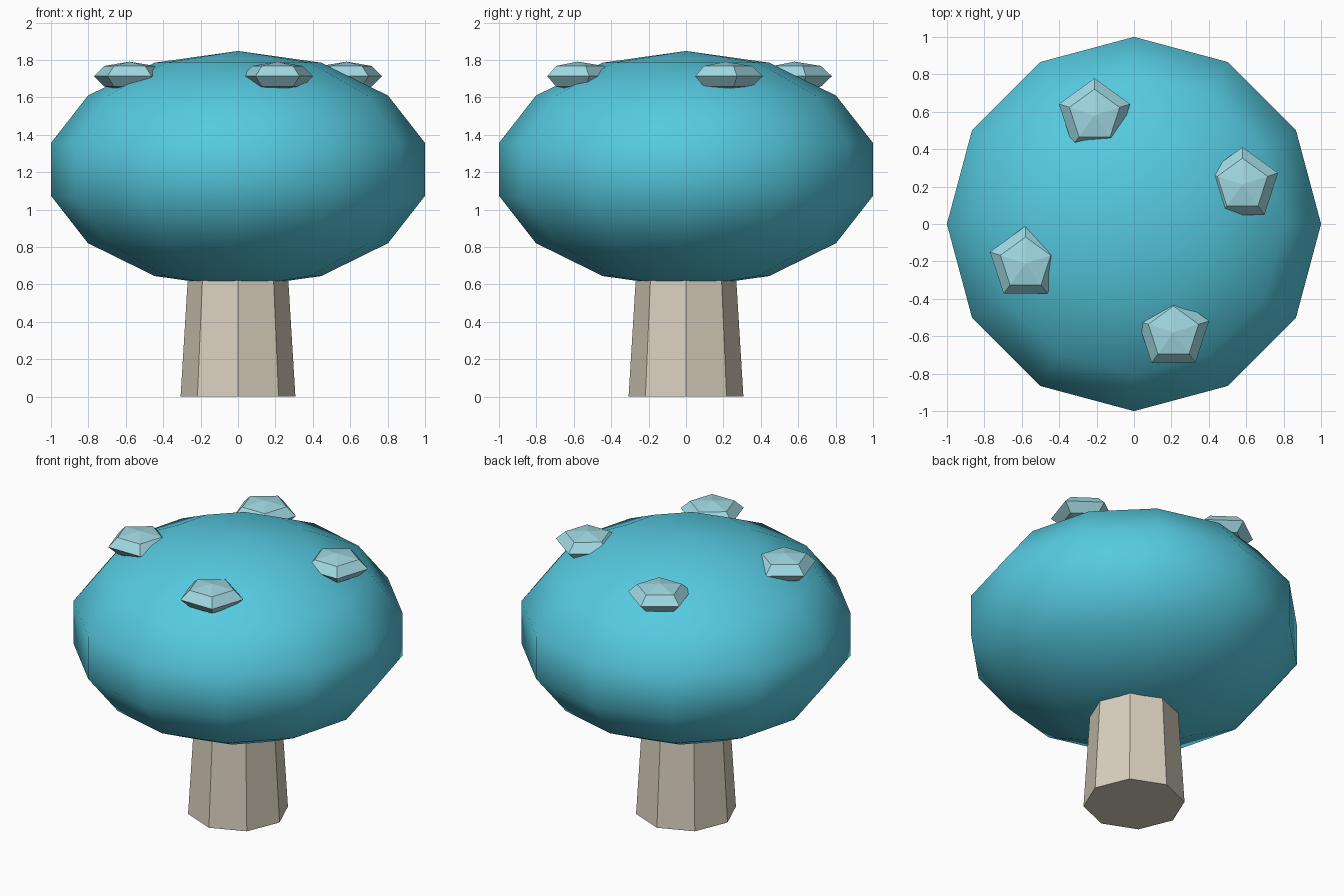
import bpy, bmesh
from math import sin, cos, pi, radians

default = bpy.data.objects.get("Cube")
if default:
    bpy.data.objects.remove(default)


def material(name, hex_colour):
    """Flat material from an sRGB hex colour."""
    srgb = [int(hex_colour[i:i + 2], 16) / 255 for i in (0, 2, 4)]
    colour = [c / 12.92 if c < 0.04045 else ((c + 0.055) / 1.055) ** 2.4
              for c in srgb] + [1]
    mat = bpy.data.materials.new(name)
    mat.use_nodes = True
    mat.diffuse_color = colour
    mat.node_tree.nodes["Principled BSDF"].inputs["Base Color"].default_value = colour
    return mat


def lathe(name, profile, sides, start, location, mat, smooth=False):
    """Turn a (radius, z) profile around z; zero radius makes a pole."""
    bm = bmesh.new()
    rings = []
    for r, z in profile:
        if r < 1e-5:
            rings.append([bm.verts.new((0, 0, z))] * sides)
        else:
            rings.append([bm.verts.new((r * cos(start + 2 * pi * k / sides),
                                        r * sin(start + 2 * pi * k / sides), z))
                          for k in range(sides)])
    for low, high in zip(rings, rings[1:]):
        for k in range(sides):
            n = (k + 1) % sides
            corners = dict.fromkeys([low[k], low[n], high[n], high[k]])
            bm.faces.new(list(corners))
    # Close open ends
    for (r, z), ring in ((profile[0], rings[0]), (profile[-1], rings[-1])):
        if r >= 1e-5:
            bm.faces.new(ring)
    bmesh.ops.recalc_face_normals(bm, faces=bm.faces)
    for f in bm.faces:
        f.smooth = smooth
    mesh = bpy.data.meshes.new(name)
    bm.to_mesh(mesh)
    bm.free()
    mesh.materials.append(mat)
    obj = bpy.data.objects.new(name, mesh)
    obj.location = location
    bpy.context.collection.objects.link(obj)
    return obj


def ball_profile(radius, height, steps):
    """Half-ellipse from bottom pole to top pole."""
    return [(radius * sin(pi * k / steps), -height * cos(pi * k / steps))
            for k in range(steps + 1)]


cap_blue = material("cap turquoise", "56CAE0")
spot_blue = material("spot pale blue", "A0D8E2")
stem_beige = material("stem beige", "D9D0BE")

# Tapered eight-sided stem, running up into the cap
lathe("stem", [(0.307, 0), (0.252, 0.9)], 8, 0, (0, 0, 0), stem_beige)

# Rounded cap
lathe("cap", ball_profile(1.026, 0.633, 7), 12, 0, (0, 0, 1.215), cap_blue, smooth=True)

# Four flattened spots around the top of the cap
for i in range(4):
    a = radians(20 + 90 * i)
    lathe(f"spot_{i + 1}", ball_profile(0.2, 0.078, 4), 5, pi / 2,
          (0.617 * cos(a), 0.617 * sin(a), 1.713), spot_blue)
